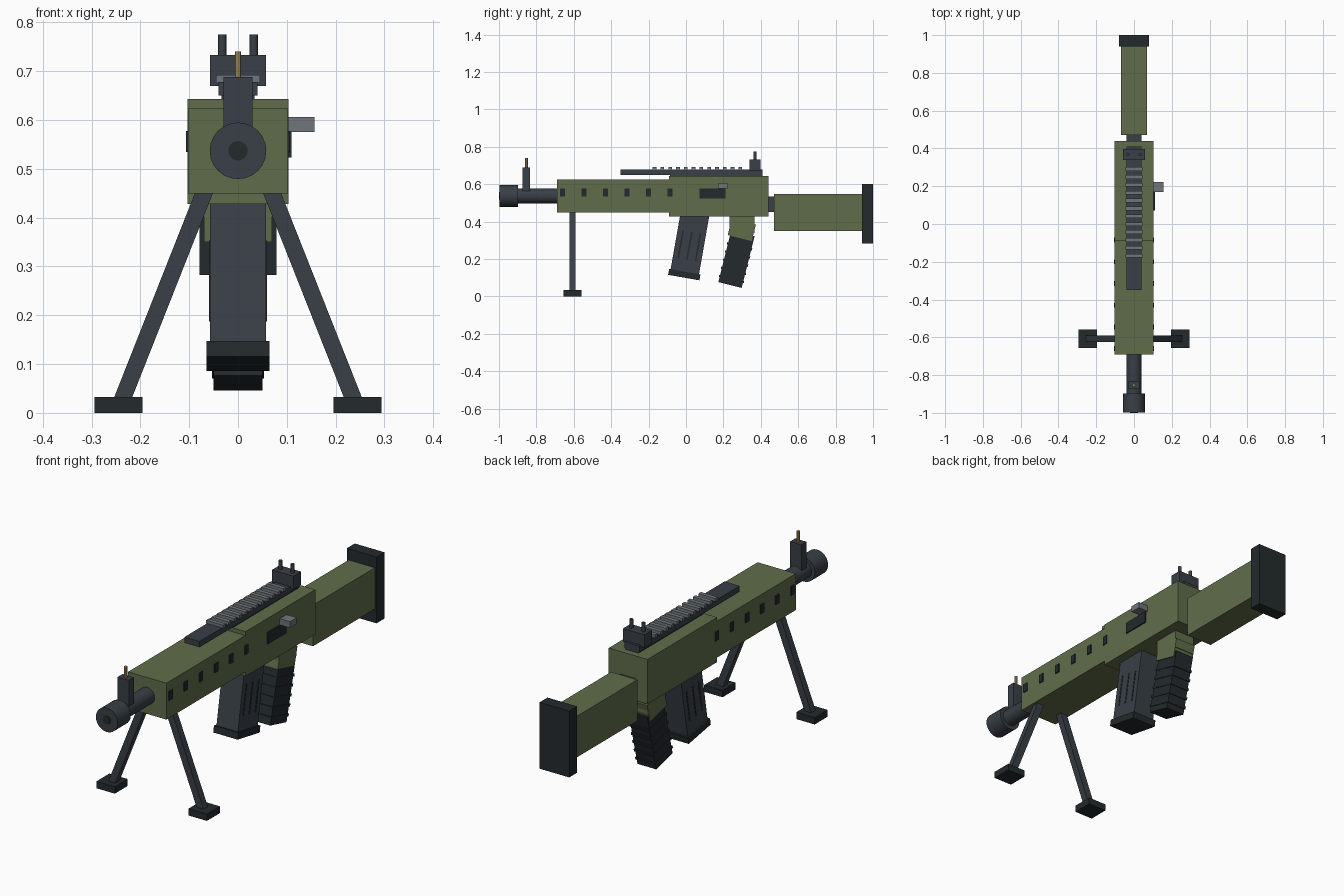
import bpy, math
from mathutils import Matrix, Vector

if "Cube" in bpy.data.objects:
    bpy.data.objects.remove(bpy.data.objects["Cube"])


def mat(name, rgb):
    m = bpy.data.materials.new(name)
    m.diffuse_color = (*rgb, 1)
    m.use_nodes = True
    m.node_tree.nodes["Principled BSDF"].inputs["Base Color"].default_value = m.diffuse_color
    return m


GREEN = mat("olive", (0.115, 0.152, 0.070))
METAL = mat("dark_metal", (0.040, 0.050, 0.062))
BLACK = mat("black", (0.017, 0.023, 0.026))
STEEL = mat("steel", (0.16, 0.18, 0.20))
BRASS = mat("brass", (0.50, 0.36, 0.14))


def box(name, lo, hi, m, tilt=0.0, axis='X', pivot=None):
    """Box between two corners, optionally tilted about a pivot."""
    lo, hi = Vector(lo), Vector(hi)
    bpy.ops.mesh.primitive_cube_add(size=1)
    o = bpy.context.object
    o.name = name
    c = (lo + hi) / 2
    mtx = Matrix.Translation(c) @ Matrix.Diagonal((*(hi - lo), 1))
    if tilt:
        p = Vector(pivot) if pivot else c
        mtx = (Matrix.Translation(p) @ Matrix.Rotation(math.radians(tilt), 4, axis)
               @ Matrix.Translation(-p) @ mtx)
    o.data.transform(mtx)
    o.data.materials.append(m)
    return o


def rod(name, a, b, r, m, n=24):
    """Cylinder from point a to point b."""
    a, b = Vector(a), Vector(b)
    bpy.ops.mesh.primitive_cylinder_add(vertices=n, radius=r, depth=(b - a).length)
    o = bpy.context.object
    o.name = name
    o.data.transform(Matrix.Translation((a + b) / 2)
                     @ (b - a).to_track_quat('Z', 'Y').to_matrix().to_4x4())
    o.data.materials.append(m)
    bpy.ops.object.shade_smooth_by_angle(angle=math.radians(35))
    return o


# Main body and stock
box("handguard", (-0.102, -0.69, 0.449), (0.102, -0.08, 0.624), GREEN)
box("receiver", (-0.103, -0.09, 0.428), (0.103, 0.44, 0.643), GREEN)
box("stock_connector", (-0.04, 0.43, 0.45), (0.04, 0.48, 0.535), METAL)
box("stock", (-0.07, 0.47, 0.35), (0.07, 0.945, 0.548), GREEN)
box("butt_pad", (-0.079, 0.94, 0.283), (0.079, 1.0, 0.602), BLACK)

# Barrel, muzzle and front sight
ZB = 0.537
rod("barrel", (0, -0.91, ZB), (0, -0.68, ZB), 0.04, METAL)
rod("muzzle", (0, -0.997, ZB), (0, -0.897, ZB), 0.058, METAL)
rod("bore", (0, -1.0, ZB), (0, -0.95, ZB), 0.02, BLACK)
box("front_sight_post", (-0.03, -0.873, 0.55), (0.03, -0.834, 0.688), METAL)
rod("front_sight_pin", (0, -0.853, 0.68), (0, -0.853, 0.74), 0.007, BRASS, 10)

# Top rail with teeth
box("top_rail", (-0.04, -0.35, 0.65), (0.04, 0.41, 0.678), METAL)
box("rail_riser", (-0.034, -0.085, 0.64), (0.034, 0.41, 0.652), METAL)
for i in range(12):
    y = -0.168 + i * 0.0417
    box(f"rail_tooth_{i + 1}", (-0.045, y - 0.01, 0.676), (0.045, y + 0.01, 0.692), STEEL)

# Rear sight
box("rear_sight_base", (-0.057, 0.34, 0.67), (0.057, 0.398, 0.733), METAL)
for s, side in ((-1, "left"), (1, "right")):
    rod(f"rear_sight_prong_{side}", (s * 0.0325, 0.369, 0.725),
        (s * 0.0325, 0.369, 0.775), 0.0085, METAL, 12)

# Ejection port and charging handle
box("ejection_port", (0.09, 0.072, 0.523), (0.11, 0.21, 0.577), BLACK)
box("charging_handle", (0.09, 0.17, 0.576), (0.157, 0.222, 0.606), STEEL)

# Handguard vents and bipod, both sides
for s, side in ((-1, "left"), (1, "right")):
    for i in range(6):
        y = -0.66 + i * 0.115
        box(f"vent_{side}_{i + 1}", (s * 0.1035 - 0.0035, y - 0.013, 0.535),
            (s * 0.1035 + 0.0035, y + 0.013, 0.578), BLACK)
    top, foot = Vector((s * 0.066, -0.607, 0.46)), Vector((s * 0.238, -0.607, 0.025))
    c, h = (top + foot) / 2, (top - foot).length / 2
    ang = -s * math.degrees(math.atan2(0.172, 0.435))
    box(f"bipod_leg_{side}", c - Vector((0.0172, 0.0165, h)),
        c + Vector((0.0172, 0.0165, h)), METAL, ang, 'Y')
    box(f"bipod_foot_{side}", (s * 0.245 - 0.049, -0.656, 0), (s * 0.245 + 0.049, -0.558, 0.033), BLACK)

# Magazine, leaning forward at the bottom
P = (0, 0.018, 0.27)
T = -10
box("magazine", (-0.057, P[1] - 0.077, 0.12), (0.057, P[1] + 0.077, 0.45), METAL, T, 'X', P)
box("magazine_base", (-0.065, P[1] - 0.085, 0.098), (0.065, P[1] + 0.085, 0.13), BLACK, T, 'X', P)
for i in (-1, 0, 1):
    y = P[1] + i * 0.047
    box(f"magazine_rib_{i + 2}", (-0.059, y - 0.004, 0.195), (0.059, y + 0.004, 0.345), BLACK, T, 'X', P)

# Pistol grip with ridges
G = (0, 0.268, 0.192)
T = -14
box("grip_neck", (-0.055, 0.233, 0.34), (0.055, 0.366, 0.44), GREEN)
box("grip_neck_lower", (-0.055, 0.2335, 0.31), (0.055, 0.3655, 0.40), GREEN, T, 'X', (0, 0.30, 0.36))
box("grip", (-0.05, G[1] - 0.064, G[2] - 0.135), (0.05, G[1] + 0.064, G[2] + 0.15), BLACK, T, 'X', G)
for i in range(5):
    z = G[2] + 0.078 - i * 0.045
    box(f"grip_ridge_{i + 1}", (-0.053, G[1] - 0.069, z - 0.006),
        (0.053, G[1] + 0.069, z + 0.006), BLACK, T, 'X', G)
